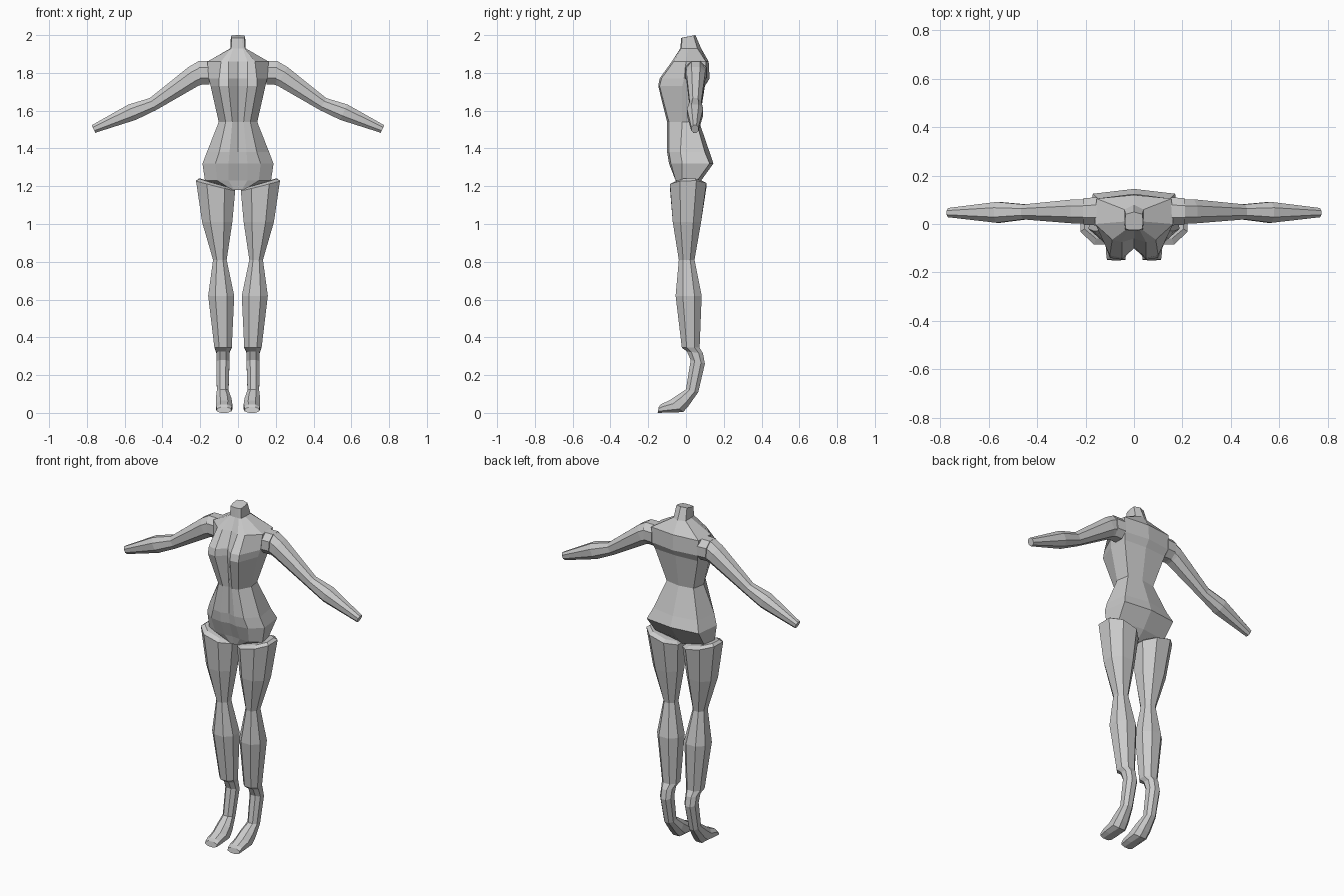
import bpy, bmesh, math
from mathutils import Vector

grey = bpy.data.materials.new("light grey")
grey.diffuse_color = (0.6, 0.6, 0.6, 1)


def loft(name, rings, close=True):
    """Skin a list of equal-length rings and cap both ends."""
    bm = bmesh.new()
    loops = [[bm.verts.new(p) for p in ring] for ring in rings]
    n = len(loops[0])
    for a, b in zip(loops, loops[1:]):
        for i in range(n):
            j = (i + 1) % n
            bm.faces.new((a[i], a[j], b[j], b[i]))
    bm.faces.new(loops[0][::-1])
    bm.faces.new(loops[-1])
    bmesh.ops.recalc_face_normals(bm, faces=bm.faces)
    mesh = bpy.data.meshes.new(name)
    bm.to_mesh(mesh)
    bm.free()
    mesh.materials.append(grey)
    obj = bpy.data.objects.new(name, mesh)
    bpy.context.collection.objects.link(obj)
    return obj


def mirror(obj):
    mod = obj.modifiers.new("mirror", 'MIRROR')
    mod.use_mirror_merge = False


# Torso: z, front centre y, inner bust, outer bust, front side, back side, back centre y
torso_rows = [
    (1.18, -.04, .02, -.04, .03, -.035, .035, -.01, .03, .02, .03),
    (1.23, -.05, .05, -.055, .11, -.055, .175, -.02, .16, .06, .08),
    (1.32, -.08, .05, -.09, .12, -.08, .188, -.02, .17, .125, .145),
    (1.38, -.085, .045, -.10, .10, -.09, .165, -.03, .145, .10, .125),
    (1.54, -.085, .03, -.10, .065, -.09, .102, -.02, .088, .055, .07),
    (1.73, -.10, .05, -.147, .10, -.14, .145, -.02, .14, .09, .10),
    (1.77, -.095, .05, -.14, .10, -.13, .155, -.01, .15, .105, .125),
    (1.86, -.06, .05, -.075, .09, -.065, .162, 0, .155, .105, .12),
    (1.93, -.03, .025, -.028, .036, -.025, .04, .01, .04, .06, .08),
    (1.995, -.025, .02, -.025, .034, -.02, .038, .01, .034, .04, .05),
]
rings = []
for z, front, *side, back in torso_rows:
    half = [(side[i], side[i + 1], z) for i in range(0, 8, 2)]
    rings.append([(0, front, z)] + half + [(0, back, z)]
                 + [(-x, y, h) for x, y, h in reversed(half)])
# Slope the neck top up towards the back
rings[-1] = [(x, y, 1.99 + 0.2 * y) for x, y, _ in rings[-1]]
loft("torso", rings)

# Eight-sided cross-section with flat front, back and sides
K = 0.45
OCTAGON = [(1, -K), (1, K), (K, 1), (-K, 1), (-1, K), (-1, -K), (-K, -1), (K, -1)]


def leg_ring(inner, outer, front, front_z, back, back_z, tilt):
    cx, rx = (inner + outer) / 2, (outer - inner) / 2
    ring = []
    for u, v in OCTAGON:
        t = (v + 1) / 2
        ring.append((cx + rx * u, front + (back - front) * t,
                     front_z + (back_z - front_z) * t + tilt * u))
    return ring


# Legs from hip rim to ankle
leg_rows = [
    (.03, .205, -.06, 1.213, .085, 1.218, .025),
    (.015, .222, -.085, 1.20, .108, 1.205, .026),
    (.03, .19, -.07, 1.01, .08, 1.01, 0),
    (.06, .132, -.038, .81, .045, .81, 0),
    (.02, .158, -.055, .62, .083, .62, 0),
    (.033, .125, -.022, .345, .072, .345, 0),
    (.045, .115, .005, .325, .09, .315, 0),
    (.045, .115, .025, .28, .10, .26, 0),
    (.05, .112, .0, .125, .065, .11, 0),
]
mirror(loft("leg", [leg_ring(*r) for r in leg_rows]))

# Raised-heel feet
foot_rows = [
    (.05, .112, .0, .125, .065, .11, 0),
    (.035, .117, -.045, .095, .012, .035, 0),
    (.03, .117, -.09, .065, -.015, .004, 0),
    (.032, .115, -.135, .045, -.09, .002, 0),
    (.036, .112, -.145, .03, -.15, .0, 0),
]
mirror(loft("foot", [leg_ring(*r) for r in foot_rows]))


def arm_ring(x, y, z, height, depth, angle):
    up = Vector((math.sin(angle), 0, math.cos(angle)))
    return [Vector((x, y + depth * u, z)) + up * height * v for u, v in OCTAGON]


# Shoulder joints
mirror(loft("shoulder", [arm_ring(.15, .052, 1.80, .062, .058, 0),
                         arm_ring(.205, .052, 1.80, .062, .055, 0.1)]))

# Arms with elbow taper and forearm swell
arm_rows = [
    (.19, .052, 1.803, .062, .05, .3),
    (.235, .052, 1.782, .056, .05, .5),
    (.45, .05, 1.635, .036, .031, .5),
    (.56, .048, 1.592, .045, .043, .45),
    (.765, .047, 1.503, .022, .019, .43),
]
mirror(loft("arm", [arm_ring(*r) for r in arm_rows]))
